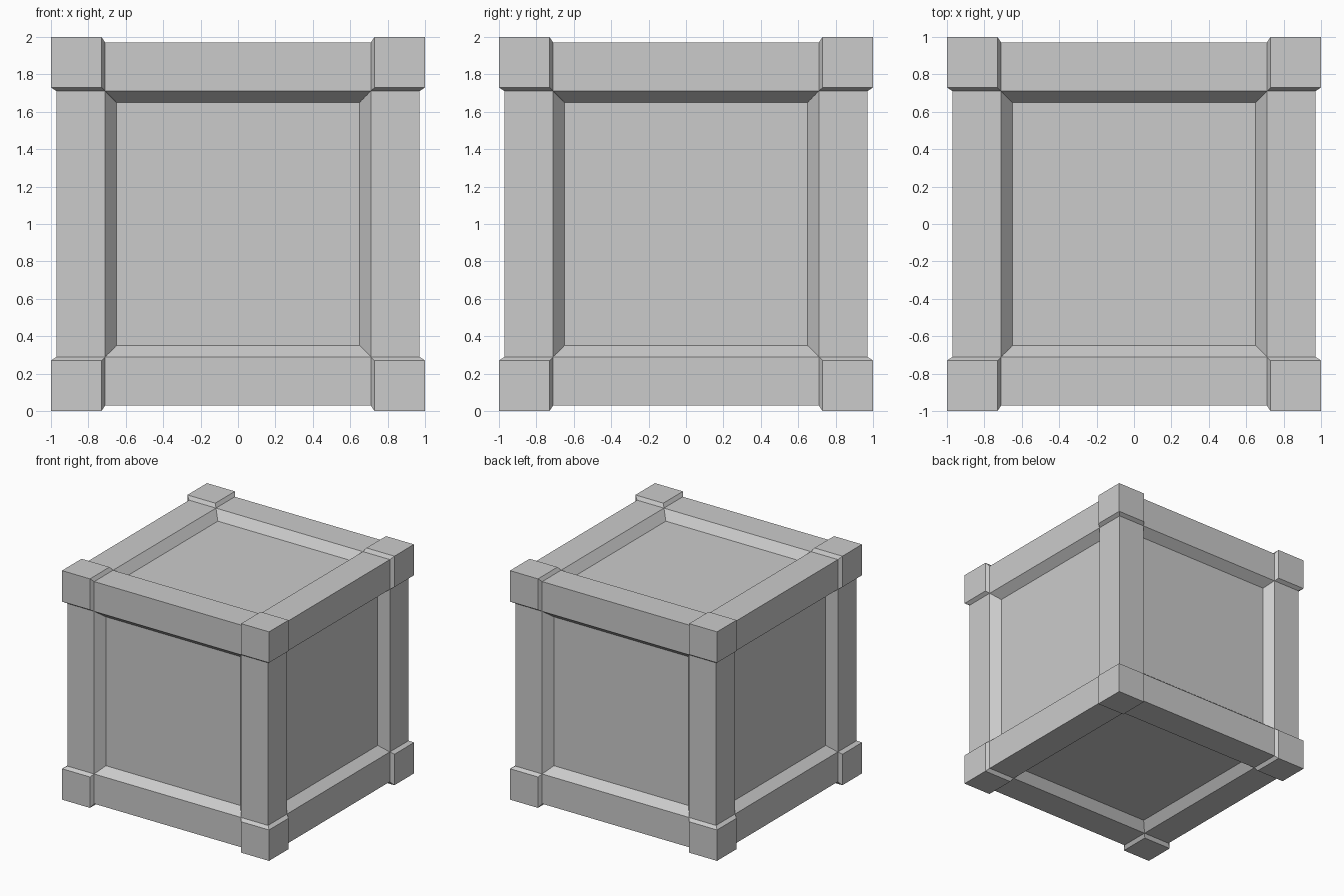
import bpy, bmesh, math
from itertools import product
from mathutils import Vector

if "Cube" in bpy.data.objects:
    bpy.data.objects.remove(bpy.data.objects["Cube"])

CAP, BEAM, PANEL = 1.0, 0.97, 0.895        # heights of the three surface levels
CAP_IN, BEAM_IN, PANEL_IN = 0.73, 0.71, 0.65  # inner borders of each level
LIFT = Vector((0, 0, 1))


def solid(name, points):
    """Convex block through the given points, with flat faces."""
    bm = bmesh.new()
    for p in points:
        bm.verts.new(Vector(p) + LIFT)
    bmesh.ops.convex_hull(bm, input=bm.verts[:])
    bmesh.ops.dissolve_limit(bm, angle_limit=math.radians(1),
                             verts=bm.verts[:], edges=bm.edges[:])
    bmesh.ops.recalc_face_normals(bm, faces=bm.faces[:])
    mesh = bpy.data.meshes.new(name)
    bm.to_mesh(mesh)
    bm.free()
    obj = bpy.data.objects.new(name, mesh)
    bpy.context.collection.objects.link(obj)
    return obj


# Inner box that forms the six recessed panels
solid("panel_box", product((-PANEL, PANEL), repeat=3))

# Twelve edge beams, sloping down to the panels
profile = [(BEAM, BEAM), (BEAM, BEAM_IN), (PANEL, PANEL_IN),
           (PANEL_IN, PANEL_IN), (PANEL_IN, PANEL), (BEAM_IN, BEAM)]
for axis, label in enumerate(("width", "depth", "upright")):
    for su, sv in product((-1, 1), repeat=2):
        points = []
        for along in (-0.85, 0.85):
            for u, v in profile:
                p = [su * u, sv * v]
                p.insert(axis, along)
                points.append(p)
        solid(f"{label}_beam", points)

# Eight corner caps with bevelled inner rims
for signs in product((-1, 1), repeat=3):
    blocks = [*product((CAP_IN, CAP), repeat=3), *product((BEAM_IN, BEAM), repeat=3)]
    solid("corner_cap", [[s * c for s, c in zip(signs, p)] for p in blocks])
